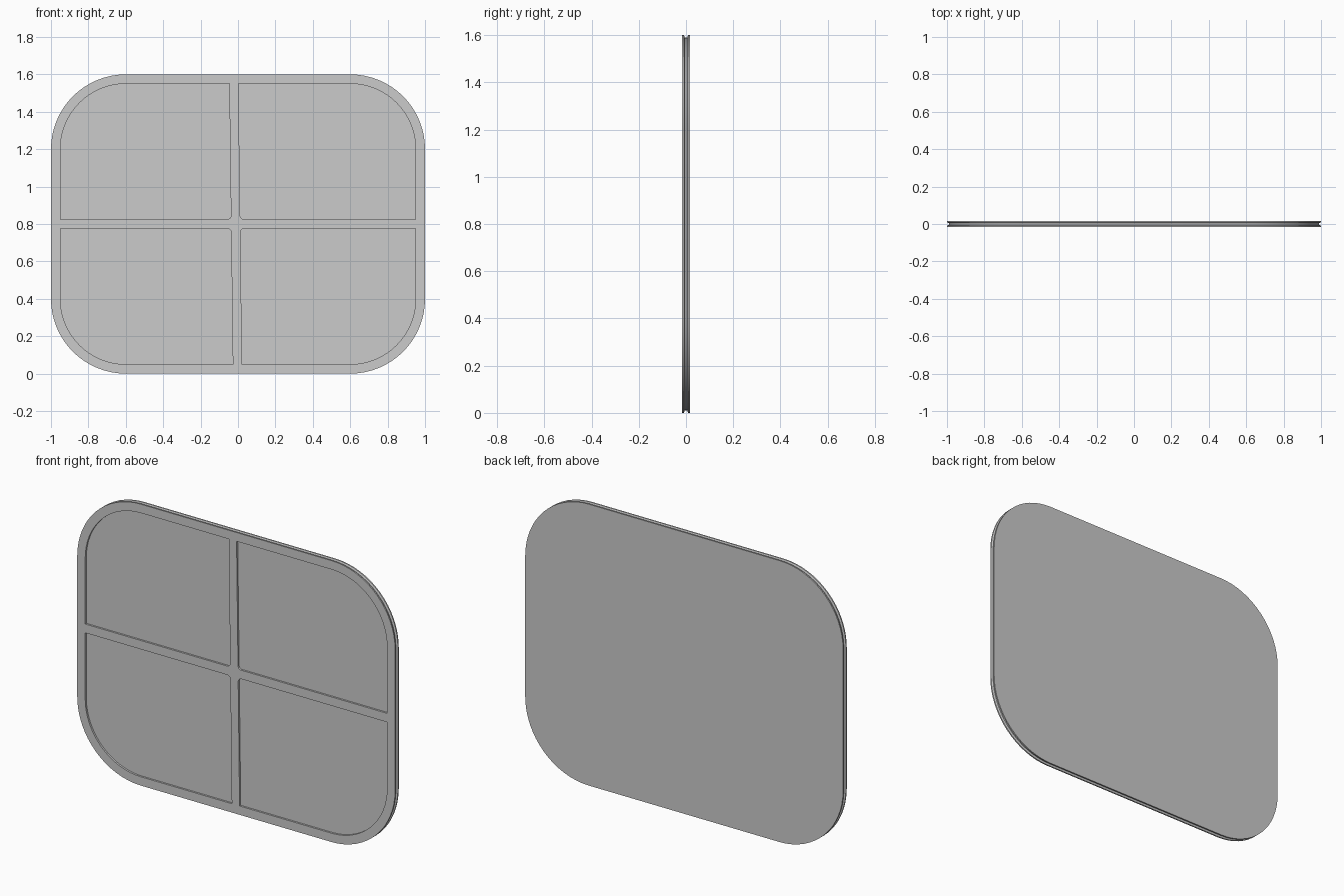
import bpy, bmesh, math
from mathutils import Vector

if "Cube" in bpy.data.objects:
    bpy.data.objects.remove(bpy.data.objects["Cube"])

T = 0.0165       # half thickness
FLOOR = -0.006   # depth of the recessed panes
H, MID = 1.6, 0.8


def rounded(corners, seg=16):
    """Polygon outline in x/z from (x, z, radius) corners."""
    pts, n = [], len(corners)
    for i, (x, z, r) in enumerate(corners):
        p = Vector((x, z))
        if r <= 0:
            pts.append(p)
            continue
        a = (Vector(corners[i - 1][:2]) - p).normalized()
        b = (Vector(corners[(i + 1) % n][:2]) - p).normalized()
        half = a.angle(b) / 2
        c = p + (a + b).normalized() * (r / math.sin(half))
        u = p + a * (r / math.tan(half)) - c
        v = p + b * (r / math.tan(half)) - c
        sweep = math.atan2(u.x * v.y - u.y * v.x, u.dot(v))
        for k in range(seg + 1):
            t = sweep * k / seg
            pts.append(c + Vector((u.x * math.cos(t) - u.y * math.sin(t),
                                   u.x * math.sin(t) + u.y * math.cos(t))))
    return pts


def ring(bm, pts, y):
    return [bm.verts.new((p.x, y, p.y)) for p in pts]


def bridge(bm, a, b):
    for i in range(len(a)):
        j = (i + 1) % len(a)
        bm.faces.new((a[i], a[j], b[j], b[i]))


def loop_edges(bm, r):
    return [bm.edges.get((r[i - 1], r[i])) for i in range(len(r))]


bm = bmesh.new()

# Outer rim with a shallow groove running around the edge
rings = []
for inset, y in [(0, -T), (0, -0.009), (0.01, -0.005),
                 (0.01, 0.005), (0, 0.009), (0, T)]:
    x, lo, hi, r = 1 - inset, inset, H - inset, 0.4 - inset
    rings.append(ring(bm, rounded([(-x, lo, r), (x, lo, r), (x, hi, r), (-x, hi, r)]), y))
for a, b in zip(rings, rings[1:]):
    bridge(bm, a, b)
bm.faces.new(rings[-1])
front_edges = loop_edges(bm, rings[0])

# Four recessed panes, parted by a slightly leaning upright and a level bar
for side in (-1, 1):
    for up in (-1, 1):
        def bar_x(z):
            return -0.0125 - 0.0095 * (z - MID) / 0.75 + side * 0.0245
        outer_z, inner_z = MID + up * 0.75, MID + up * 0.025
        pane = rounded([(bar_x(inner_z), inner_z, 0.02),
                        (side * 0.95, inner_z, 0),
                        (side * 0.95, outer_z, 0.35),
                        (bar_x(outer_z), outer_z, 0)])
        top, floor = ring(bm, pane, -T), ring(bm, pane, FLOOR)
        bridge(bm, top, floor)
        bm.faces.new(floor)
        front_edges += loop_edges(bm, top)

# Front face of the frame, filled around the pane openings
bmesh.ops.triangle_fill(bm, use_beauty=True, use_dissolve=False,
                        edges=front_edges, normal=(0, -1, 0))
bmesh.ops.recalc_face_normals(bm, faces=bm.faces)

mesh = bpy.data.meshes.new("window_panel")
bm.to_mesh(mesh)
bm.free()
panel = bpy.data.objects.new("window_panel", mesh)
bpy.context.collection.objects.link(panel)

# Smooth rounded corners, crisp edges
bpy.context.view_layer.objects.active = panel
panel.select_set(True)
bpy.ops.object.shade_smooth_by_angle(angle=math.radians(25))
